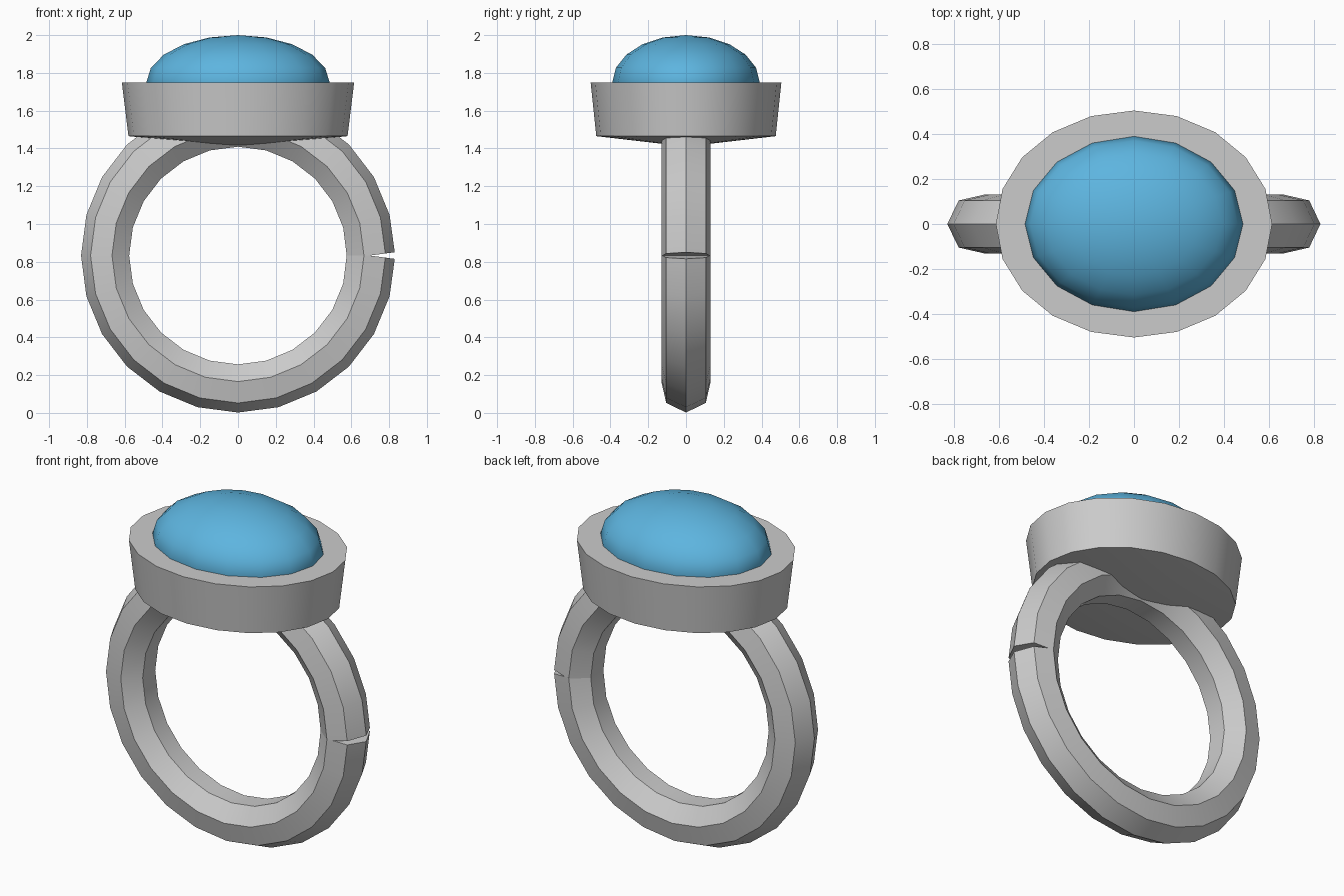
import bpy
import bmesh
from math import sin, cos, tau, radians
from mathutils import Vector

if "Cube" in bpy.data.objects:
    bpy.data.objects.remove(bpy.data.objects["Cube"])


def ellipse(rx, ry, z, n):
    return [Vector((rx * cos(tau * i / n), ry * sin(tau * i / n), z)) for i in range(n)]


def loft(name, sections, apex=None):
    """Skin closed sections; cap the end, and end in a point at the start if apex is given."""
    bm = bmesh.new()
    rings = [[bm.verts.new(p) for p in s] for s in sections]
    n = len(rings[0])
    for a, b in zip(rings, rings[1:]):
        for i in range(n):
            j = (i + 1) % n
            bm.faces.new((a[i], a[j], b[j], b[i]))
    bm.faces.new(rings[-1])
    if apex:
        tip = bm.verts.new(apex)
        for i in range(n):
            bm.faces.new((tip, rings[0][(i + 1) % n], rings[0][i]))
    else:
        bm.faces.new(rings[0][::-1])
    bmesh.ops.recalc_face_normals(bm, faces=bm.faces)
    me = bpy.data.meshes.new(name)
    bm.to_mesh(me)
    bm.free()
    ob = bpy.data.objects.new(name, me)
    bpy.context.collection.objects.link(ob)
    smooth(ob)
    return ob


def smooth(ob, angle=30):
    bpy.ops.object.select_all(action='DESELECT')
    ob.select_set(True)
    bpy.context.view_layer.objects.active = ob
    bpy.ops.object.shade_smooth_by_angle(angle=radians(angle))


# Band: seven-sided profile swept round a circle, open ends tilted to leave a thin slit
SEG, SIDES, R, r, CZ = 24, 7, 0.697, 0.134, 0.833
sections = []
for k in range(SEG + 1):
    a = tau * k / SEG
    tilt = {0: 0.5, SEG: -0.5}.get(k, 0) * tau / SEG
    centre = Vector((R * cos(a), 0, CZ + R * sin(a)))
    out = Vector((cos(a + tilt), 0, sin(a + tilt)))
    sections.append([centre + out * r * cos(tau * i / SIDES)
                     + Vector((0, r * sin(tau * i / SIDES), 0)) for i in range(SIDES)])
loft("band", sections)

# Setting: flared oval cup with a shallow pointed underside
loft("setting", [ellipse(0.58, 0.475, 1.465, 20), ellipse(0.615, 0.505, 1.75, 20)],
     apex=(0, 0, 1.41))

# Stone: flattened oval dome, half sunk in the setting
bpy.ops.mesh.primitive_uv_sphere_add(segments=16, ring_count=10, radius=1, location=(0, 0, 1.75))
stone = bpy.context.object
stone.name = "stone"
stone.scale = (0.485, 0.39, 0.25)
smooth(stone, 60)
blue = bpy.data.materials.new("blue_stone")
blue.diffuse_color = (0.11, 0.46, 0.74, 1)
blue.use_nodes = True
blue.node_tree.nodes["Principled BSDF"].inputs["Base Color"].default_value = blue.diffuse_color
stone.data.materials.append(blue)
